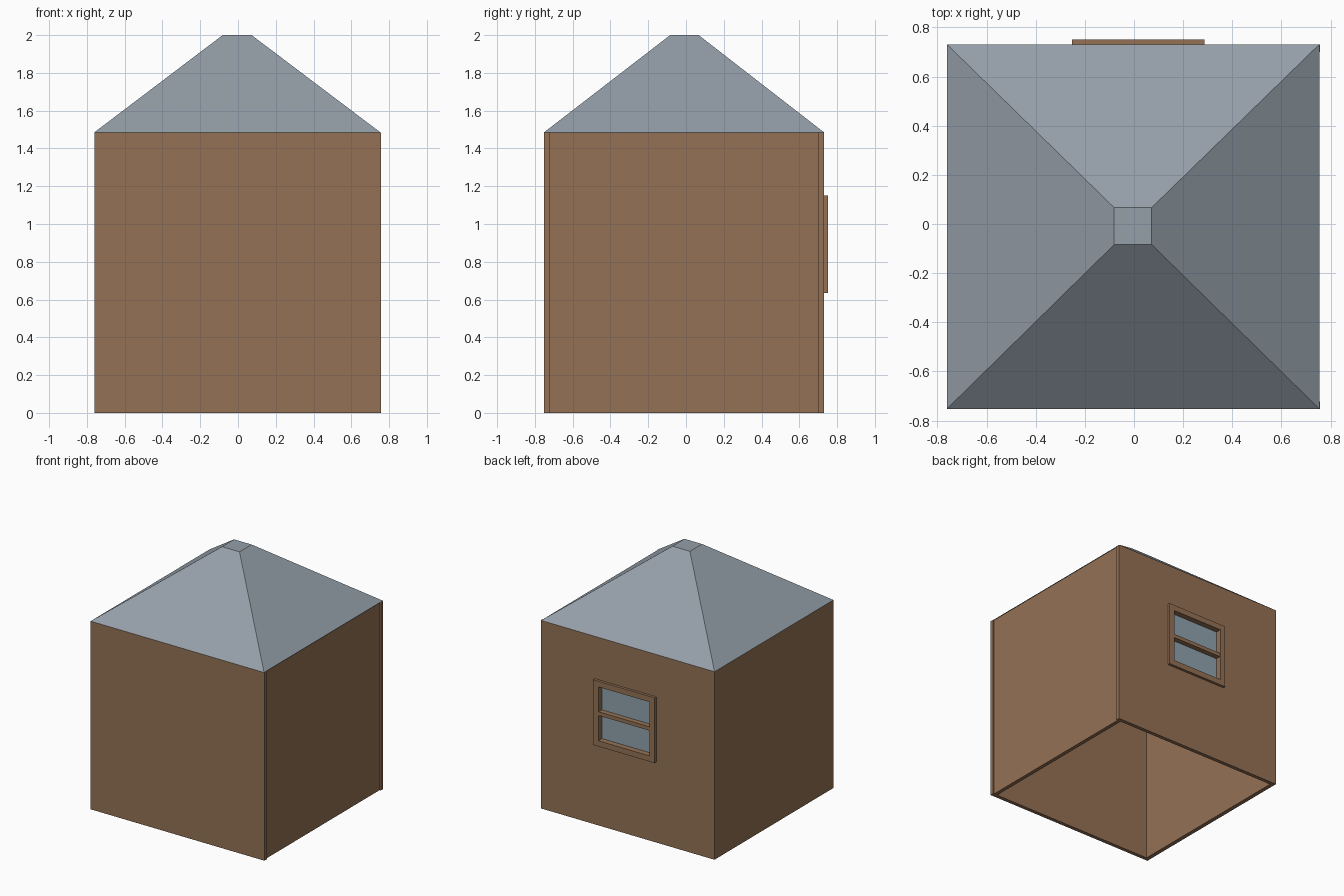
import bpy, bmesh

if "Cube" in bpy.data.objects:
    bpy.data.objects.remove(bpy.data.objects["Cube"])


def material(name, rgb):
    m = bpy.data.materials.new(name)
    m.diffuse_color = (*rgb, 1)
    m.use_nodes = True
    m.node_tree.nodes["Principled BSDF"].inputs["Base Color"].default_value = m.diffuse_color
    return m


BROWN = material("brown wood", (0.296, 0.165, 0.091))
SLATE = material("grey slate", (0.30, 0.347, 0.397))
GLASS = material("blue grey glass", (0.285, 0.37, 0.42))


def block(name, x, y, z, mat, top=None):
    """Box from ranges; top gives optional x and y ranges for a tapered upper end."""
    bm = bmesh.new()
    bmesh.ops.create_cube(bm, size=1)
    for v in bm.verts:
        i, j, k = (int(c > 0) for c in v.co)
        tx, ty = top if (top and k) else (x, y)
        v.co = (tx[i], ty[j], z[k])
    me = bpy.data.meshes.new(name)
    bm.to_mesh(me)
    bm.free()
    me.materials.append(mat)
    ob = bpy.data.objects.new(name, me)
    bpy.context.collection.objects.link(ob)
    return ob


def surround(name, outer_x, outer_z, inner_x, inner_z, y):
    """Four blocks around a rectangular opening."""
    (a, b), (c, d) = outer_x, inner_x
    (e, f), (g, h) = outer_z, inner_z
    block(name + "_left", (a, c), y, (e, f), BROWN)
    block(name + "_right", (d, b), y, (e, f), BROWN)
    block(name + "_bottom", (c, d), y, (e, g), BROWN)
    block(name + "_top", (c, d), y, (h, f), BROWN)


EAVE, T = 1.485, 0.03
X0, X1, Y0, Y1 = -0.757, 0.757, -0.752, 0.73
OPEN_X, OPEN_Z = (-0.205, 0.24), (0.68, 1.105)

# Walls, open at the bottom; the right wall sits slightly back from the corners
block("front_wall", (X0, X1), (Y0, Y0 + T), (0, EAVE), BROWN)
block("left_wall", (X0 - 0.003, X0 + T), (Y0, Y1), (0, EAVE), BROWN)
block("right_wall", (X1 - 0.01 - T, X1 - 0.01), (Y0 + T, Y1 - T), (0, EAVE), BROWN)

# Back wall with the window opening
surround("back_wall", (X0, X1), (0, EAVE), OPEN_X, OPEN_Z, (Y1 - T, Y1))

# Window frame, crossbar and pane
surround("window_frame", (-0.252, 0.286), (0.635, 1.15), OPEN_X, OPEN_Z, (Y1, 0.751))
block("window_crossbar", OPEN_X, (0.705, 0.747), (0.877, 0.907), BROWN)
block("window_pane", OPEN_X, (0.700, 0.706), OPEN_Z, GLASS)

# Hipped roof with a small flat top
block("roof", (-0.761, 0.754), (Y0, Y1 + 0.001), (EAVE, 2.0), SLATE,
      top=((-0.081, 0.072), (-0.084, 0.067)))
